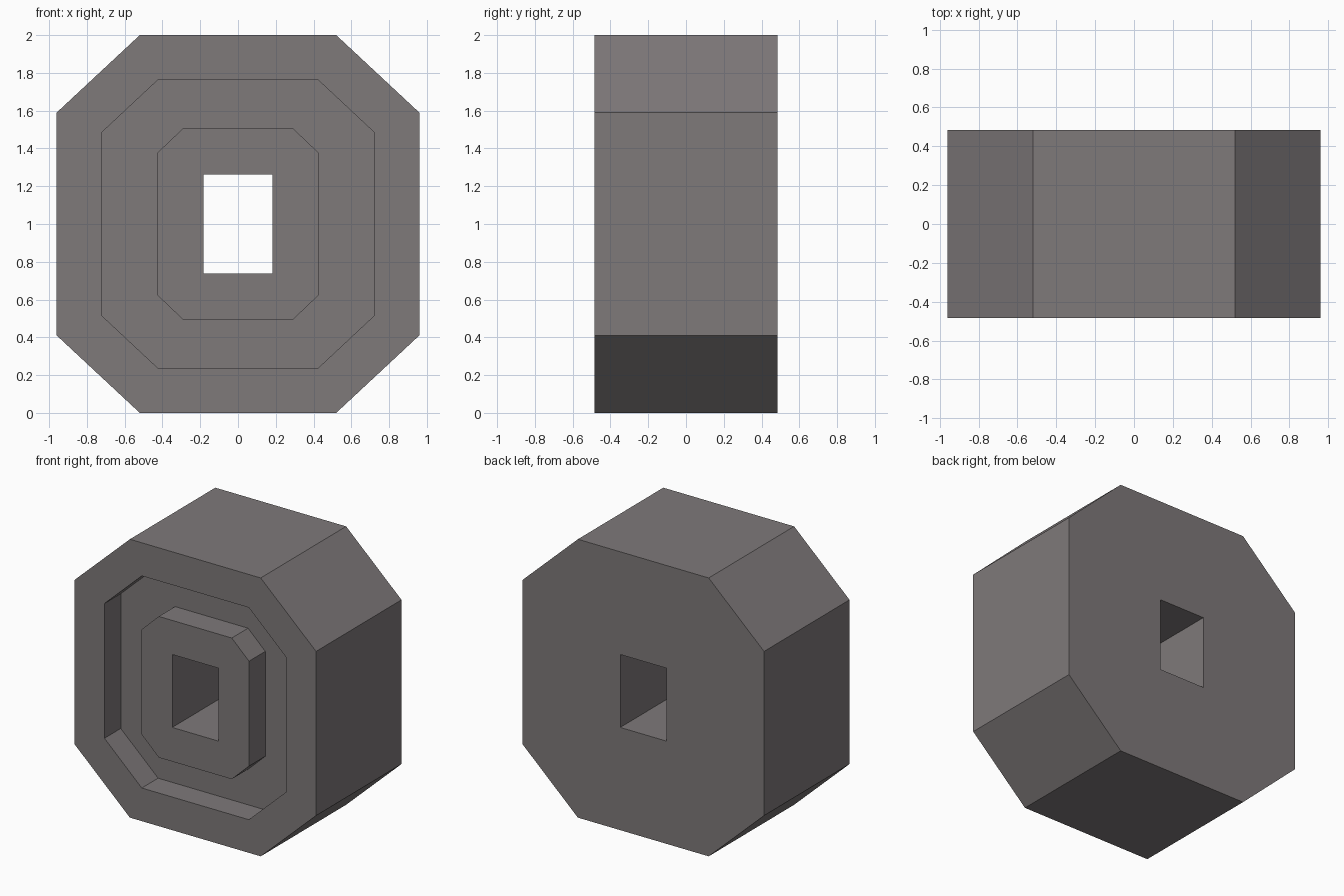
import bpy
import bmesh

cube = bpy.data.objects.get("Cube")
if cube:
    bpy.data.objects.remove(cube, do_unlink=True)

# Single flat warm grey
grey = bpy.data.materials.new("warm_grey")
grey.use_nodes = True
colour = (0.21, 0.192, 0.194, 1)
grey.diffuse_color = colour
grey.node_tree.nodes["Principled BSDF"].inputs["Base Color"].default_value = colour

FRONT, FLOOR, BACK = -0.485, -0.30, 0.485
MIDDLE = 1.0

# Chamfered rectangles: half width, half height, chamfer across, chamfer up
RIM = (0.96, 1.0, 0.44, 0.41)
GROOVE = (0.722, 0.762, 0.297, 0.278)
HUB = (0.427, 0.507, 0.137, 0.13)
HOLE = (0.183, 0.262, 0, 0)


def ring(bm, shape, y):
    """Eight vertices around a chamfered rectangle at depth y."""
    w, h, cx, cz = shape
    quarter = [(w, h - cz), (w - cx, h)]
    points = quarter + [(-x, z) for x, z in reversed(quarter)]
    points += [(-x, -z) for x, z in points]
    return [bm.verts.new((x, y, MIDDLE + z)) for x, z in points]


# Closed cross-section: outer wall, front rim, groove, hub, through hole, back
section = [(RIM, BACK), (RIM, FRONT), (GROOVE, FRONT), (GROOVE, FLOOR),
           (HUB, FLOOR), (HUB, FRONT), (HOLE, FRONT), (HOLE, BACK)]

bm = bmesh.new()
rings = [ring(bm, shape, y) for shape, y in section]
for i, a in enumerate(rings):
    b = rings[(i + 1) % len(rings)]
    for j in range(len(a)):
        k = (j + 1) % len(a)
        bm.faces.new((a[j], a[k], b[k], b[j]))

# The square hole has no chamfer, so its paired corners merge
bmesh.ops.remove_doubles(bm, verts=bm.verts, dist=0.0001)
bmesh.ops.recalc_face_normals(bm, faces=bm.faces)

mesh = bpy.data.meshes.new("grooved_octagonal_block")
bm.to_mesh(mesh)
bm.free()
mesh.materials.append(grey)
block = bpy.data.objects.new("grooved_octagonal_block", mesh)
bpy.context.collection.objects.link(block)
